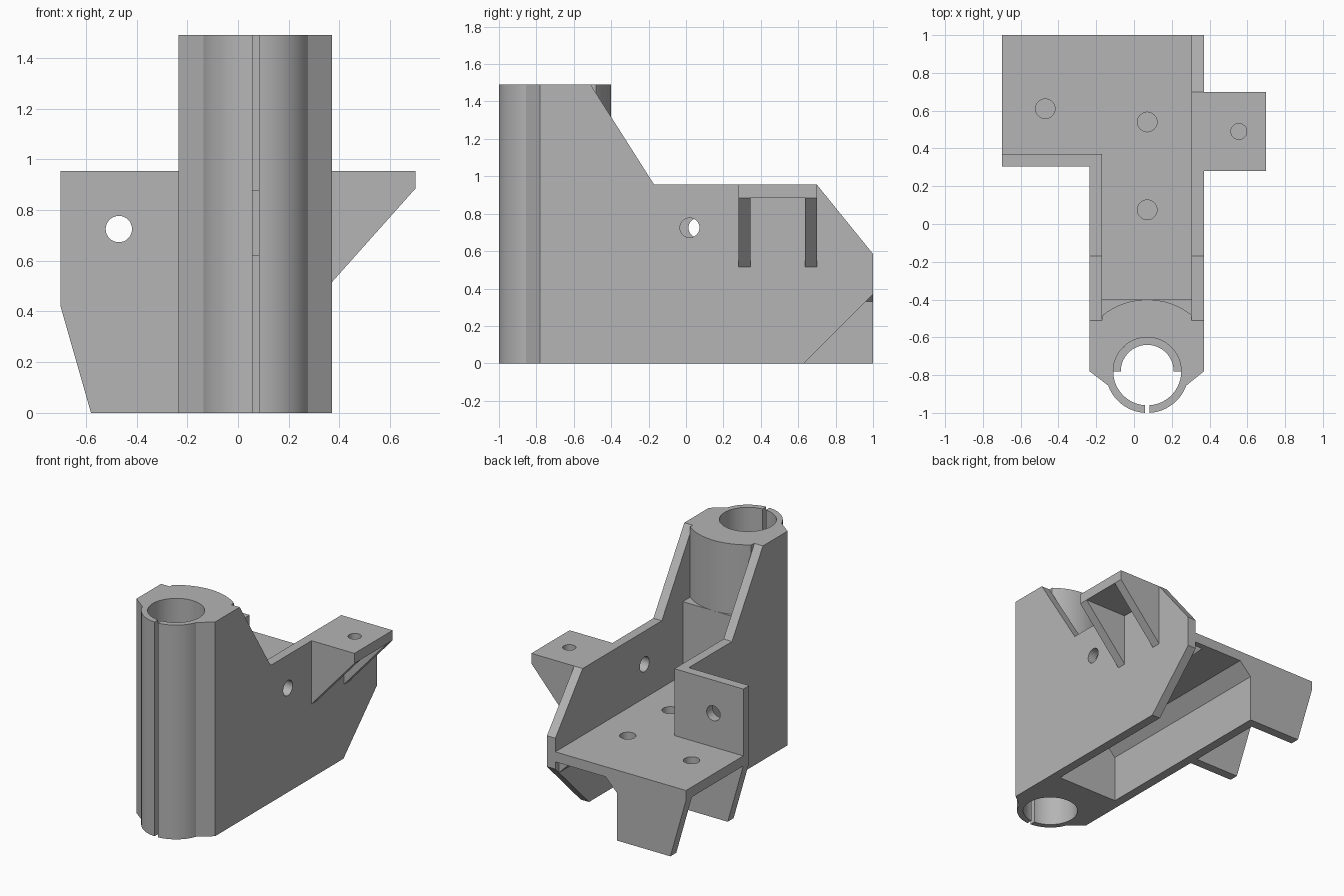
import bpy, bmesh
from math import sin, cos, asin, radians, sqrt
from mathutils import Vector

if "Cube" in bpy.data.objects:
    bpy.data.objects.remove(bpy.data.objects["Cube"])

grey = bpy.data.materials.new("plain_grey")
grey.use_nodes = True
COLOUR = (0.46, 0.46, 0.46, 1)
grey.diffuse_color = COLOUR
grey.node_tree.nodes["Principled BSDF"].inputs["Base Color"].default_value = COLOUR

# Main dimensions
CX, CY = 0.07, -0.78               # tube axis
LEFT, RIGHT, T = -0.235, 0.37, 0.065
IN_L, IN_R = LEFT + T, RIGHT - T   # inner wall faces
FLOOR_LO, FLOOR_HI, TOP, TALL = 0.42, 0.49, 0.955, 1.49
BEVEL = 0.09


def prism(name, outline, lo, hi, axis):
    """Extrude a 2D outline along an axis from lo to hi."""
    place = {"x": lambda a, b, h: (h, a, b),
             "y": lambda a, b, h: (a, h, b),
             "z": lambda a, b, h: (a, b, h)}[axis]
    bm = bmesh.new()
    face = bm.faces.new([bm.verts.new(place(a, b, lo)) for a, b in outline])
    new = bmesh.ops.extrude_face_region(bm, geom=[face])["geom"]
    shift = Vector(place(0, 0, hi - lo))
    bmesh.ops.translate(bm, vec=shift, verts=[v for v in new if isinstance(v, bmesh.types.BMVert)])
    bmesh.ops.recalc_face_normals(bm, faces=bm.faces)
    mesh = bpy.data.meshes.new(name)
    bm.to_mesh(mesh)
    bm.free()
    mesh.materials.append(grey)
    obj = bpy.data.objects.new(name, mesh)
    bpy.context.collection.objects.link(obj)
    return obj


def rect(a0, a1, b0, b1):
    return [(a0, b0), (a1, b0), (a1, b1), (a0, b1)]


def arc(a, b, r, start, end, steps=32):
    angles = [radians(start + (end - start) * i / steps) for i in range(steps + 1)]
    return [(a + r * cos(t), b + r * sin(t)) for t in angles]


def drill(obj, a, b, r, lo, hi, axis):
    """Cut a round hole and remove the cutter."""
    cutter = prism("hole_cutter", arc(a, b, r, 0, 360 - 360 / 32, 31), lo, hi, axis)
    cutter.hide_render = True
    mod = obj.modifiers.new("hole", "BOOLEAN")
    mod.operation, mod.solver, mod.object = "DIFFERENCE", "EXACT", cutter
    bpy.context.view_layer.objects.active = obj
    bpy.ops.object.modifier_apply(modifier=mod.name)
    bpy.data.objects.remove(cutter)


parts = []

# Clamp tube with split front and rounded back
slit = 0.0125
outer, bore, back = 0.22, 0.18, 0.38
half = IN_R - CX
reach = asin(half / back) * 57.29578
gap_out = asin(slit / outer) * 57.29578
gap_in = asin(slit / bore) * 57.29578
tube = (arc(CX, CY, outer, 270 + gap_out, 340)
        + [(RIGHT, CY), (RIGHT, -0.51), (IN_R, -0.51)]
        + arc(CX, CY, back, 90 - reach, 90 + reach)
        + [(IN_L, -0.51), (LEFT, -0.51), (LEFT, CY)]
        + arc(CX, CY, outer, 200, 270 - gap_out)
        + arc(CX, CY, bore, 270 - gap_in, -90 + gap_in, 64))
parts.append(prism("clamp_tube", tube, 0, TALL, "z"))

# Half ring stop inside the bore
stop = arc(CX, CY, bore, 0, 180) + arc(CX, CY, 0.14, 180, 0)
parts.append(prism("bore_stop", stop, 0.62, 0.88, "z"))

# Square backing block between the walls
parts.append(prism("backing_block", rect(IN_L, IN_R, -0.55, -0.4), 0, 1.0, "z"))

# Right-hand long wall
long_wall = prism("long_wall", [(-0.51, 0), (0.63, 0), (1, 0.37), (1, 0.585), (0.7, TOP),
                                (-0.17, TOP), (-0.51, TALL)], IN_R, RIGHT, "x")
drill(long_wall, 0.02, 0.725, 0.052, IN_R - 0.1, RIGHT + 0.1, "x")
parts.append(long_wall)

# Short wall, low at the back
short_wall = prism("short_wall", [(-0.51, 0), (1, 0), (1, FLOOR_HI), (0.37, FLOOR_HI), (0.37, TOP),
                                  (-0.17, TOP), (-0.51, TALL)], LEFT, IN_L, "x")
drill(short_wall, 0.065, 0.725, 0.052, LEFT - 0.1, IN_L + 0.1, "x")
parts.append(short_wall)

# Floor with blind screw holes
floor = prism("floor", [(IN_L, -0.4), (IN_R, -0.4), (IN_R, 1), (-0.7, 1), (-0.7, 0.305),
                        (IN_L, 0.305)], FLOOR_LO, FLOOR_HI, "z")
for hx, hy in ((-0.47, 0.61), (CX, 0.54), (CX, 0.075)):
    drill(floor, hx, hy, 0.052, FLOOR_LO + 0.01, FLOOR_HI + 0.1, "z")
parts.append(floor)

# Fillets under the floor along both walls
for name, x, d in (("short_wall_fillet", IN_L, BEVEL), ("long_wall_fillet", IN_R, -BEVEL)):
    end = 1 if d > 0 else 0.96
    parts.append(prism(name, [(x, FLOOR_LO), (x + d, FLOOR_LO), (x, FLOOR_LO - BEVEL)], -0.4, end, "y"))

# Side plate and rear rib with slanted feet
foot = [(IN_L, 0), (-0.58, 0), (-0.7, FLOOR_LO)]
side_plate = prism("side_plate", foot + [(-0.7, TOP), (IN_L, TOP)], 0.305, 0.37, "y")
drill(side_plate, -0.47, 0.725, 0.052, 0.2, 0.5, "y")
parts.append(side_plate)
parts.append(prism("rear_rib", foot + [(-0.7, FLOOR_HI), (IN_L, FLOOR_HI)], 1 - T, 1, "y"))

# Side shelf with two gussets
shelf = prism("shelf", rect(RIGHT, 0.7, 0.28, 0.7), 0.885, TOP, "z")
drill(shelf, 0.555, 0.49, 0.042, 0.895, 1.1, "z")
parts.append(shelf)
for name, y in (("front_gusset", 0.28), ("rear_gusset", 0.635)):
    parts.append(prism(name, [(RIGHT, 0.515), (0.7, 0.885), (RIGHT, 0.885)], y, y + T, "y"))

# Smooth the round surfaces and keep edges sharp
bpy.ops.object.select_all(action="DESELECT")
for obj in parts:
    obj.select_set(True)
bpy.context.view_layer.objects.active = parts[0]
bpy.ops.object.shade_smooth_by_angle(angle=radians(30))
